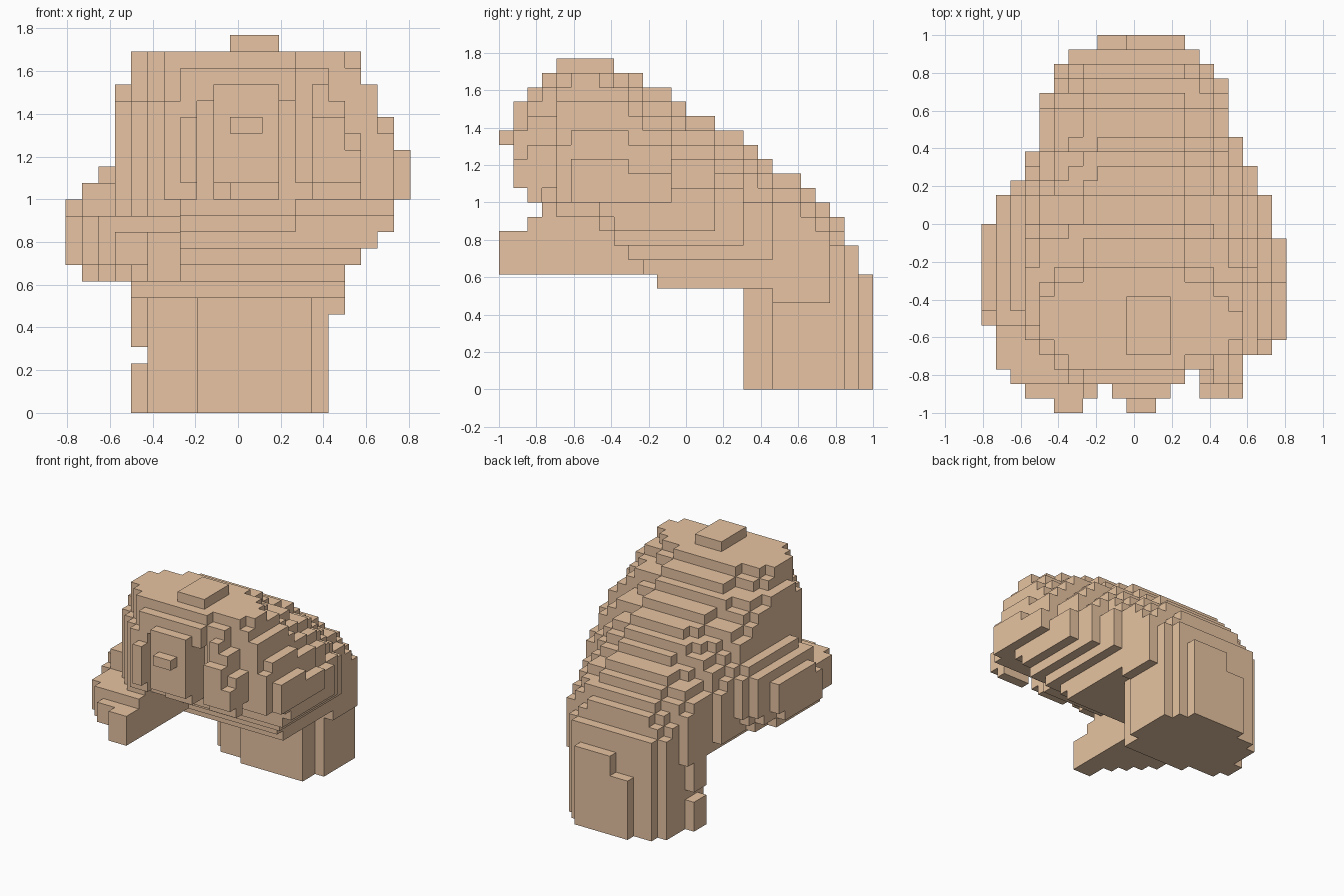
import bpy, bmesh

if "Cube" in bpy.data.objects:
    bpy.data.objects.remove(bpy.data.objects["Cube"])

S = 2 / 26                       # block size
NX, NY, NZ = 21, 26, 23

# Profiles in block units, front to back
TOP = [18, 20, 21, 22] + [23]*4 + [22]*2 + [21]*2 + [20, 19, 19, 18, 18, 17, 16, 15, 15, 14, 13, 12, 10, 8]
BOT = [17, 14, 13, 13, 12, 12, 12, 11, 10, 9, 8] + [7]*6 + [0]*9
YL = [5, 3, 2, 1, 1, 1] + [0]*7 + [1, 1, 2, 3, 3] + [4]*4 + [5, 5, 6, 8]
YR = [12, 18, 18, 18, 20] + [21]*7 + [20]*3 + [19, 19, 18, 18] + [17]*4 + [16, 15, 14]
# Side limits, bottom to top
ZL = [4, 4, 4, 5, 4, 4, 4, 4, 1, 0, 0, 0, 0, 1, 2] + [3]*5 + [4, 4, 10]
ZR = [16]*6 + [17]*3 + [18, 19, 20, 20, 21, 21, 21, 20, 20, 19, 19, 19, 18, 13]
# Bulging sides: column -> centre y, centre z, radius y, radius z, tilt
BULGE = {20: (8.5, 14.5, 3.7, 1.9, 0), 19: (9.5, 14.3, 5.8, 3.9, -.25),
         18: (10, 14, 7, 5.4, -.4), 17: (10, 13.8, 9.2, 6.6, -.4),
         0: (9.5, 11, 3.7, 2.2, .1), 1: (9, 11, 6.2, 3.2, .15),
         2: (9, 11, 7.2, 3.9, .15)}


def part_at(x, y, z):
    """Name of the part that fills a block, or None when empty."""
    if not (max(YL[y], ZL[z]) <= x < min(YR[y], ZR[z]) and z < TOP[y]):
        return None
    # foremost row: thumb tip and one knuckle
    if y == 0:
        if x in (5, 6) and 8 <= z < 11:
            return "thumb"
        return "fist" if x in (10, 11) and z == 17 else None
    # thumb
    if x < 7 and y < 7 and 8 <= z < (11 if y < 2 else 12) and (x > 0 or z > 8):
        return "thumb" if z > 8 or x + y > 5 else None
    # rounded sides
    if x in BULGE and y < 22:
        cy, cz, ry, rz, tilt = BULGE[x]
        t = abs(y + .5 - cy) / ry
        v = abs(z + .5 - cz - tilt*(y + .5 - cy)) / rz
        if t**2.6 + v**2.6 > 1:
            return None
    # underside, higher towards the front right
    low = BOT[y]
    if x < 7 and 3 <= y < 11:
        low = 8
    if x > 13 and 2 < y < 8:
        low += 1
    if z < low:
        return None
    # rounded front left corner of the fist
    if z >= 12 and x + y < (9 if z > 18 else 8) and y < 6:
        return None
    # curled fingers with grooves
    if y == 1 and not (5 <= x < 8 and 14 <= z < 18 or 9 <= x < 13 or 15 <= x < 18 and z < 18):
        return None
    if y in (2, 3) and x in (8, 13) and z < 19:
        return None
    if y == 2 and (x == 14 or x == 9 and z < 15):
        return None
    # rounded back of the hand
    base = min(11, TOP[y] - 3)
    if z >= base and y < 24:
        p = 3 if y < 9 else 2.2
        u = abs(x + .5 - (YL[y] + YR[y]) / 2) / ((YR[y] - YL[y]) / 2)
        v = (z + .5 - base) / (TOP[y] - base)
        if u**p + v**p > 1:
            return None
    # forearm with chamfered corners
    if y >= 17:
        lo, hi = {17: (8, 15), 18: (5, 15)}.get(y, (4, 17))
        if z < 7 and not lo <= x < hi:
            return None
        if x == 4 and (y > 20 and z < 7 or y < 19 and z < 4):
            return None
        if y == 25 and x < 10 and z > 5:
            return None
        return "forearm" if z < 7 else "fist"
    return "fist"


cells = {}
for x in range(NX):
    for y in range(NY):
        for z in range(NZ):
            p = part_at(x, y, z)
            if p:
                cells[x, y, z] = p

mat = bpy.data.materials.new("tan")
mat.diffuse_color = (0.80, 0.55, 0.36, 1)
mat.use_nodes = True
mat.node_tree.nodes["Principled BSDF"].inputs["Base Color"].default_value = mat.diffuse_color


def build(name):
    """Outer faces of all blocks in one part."""
    bm = bmesh.new()
    verts = {}

    def vert(p):
        if p not in verts:
            verts[p] = bm.verts.new(((p[0] - NX/2)*S, (p[1] - NY/2)*S, p[2]*S))
        return verts[p]

    for c, part in cells.items():
        if part != name:
            continue
        for a in range(3):
            b, d = (a + 1) % 3, (a + 2) % 3
            for side in (0, 1):
                n = list(c)
                n[a] += 2*side - 1
                if tuple(n) in cells:
                    continue
                quad = []
                for i, j in ((0, 0), (1, 0), (1, 1), (0, 1)):
                    q = list(c)
                    q[a] += side
                    q[b] += i
                    q[d] += j
                    quad.append(vert(tuple(q)))
                bm.faces.new(quad if side else quad[::-1])
    me = bpy.data.meshes.new(name)
    bm.to_mesh(me)
    bm.free()
    me.materials.append(mat)
    bpy.context.collection.objects.link(bpy.data.objects.new(name, me))


for part in ("forearm", "thumb", "fist"):
    build(part)
